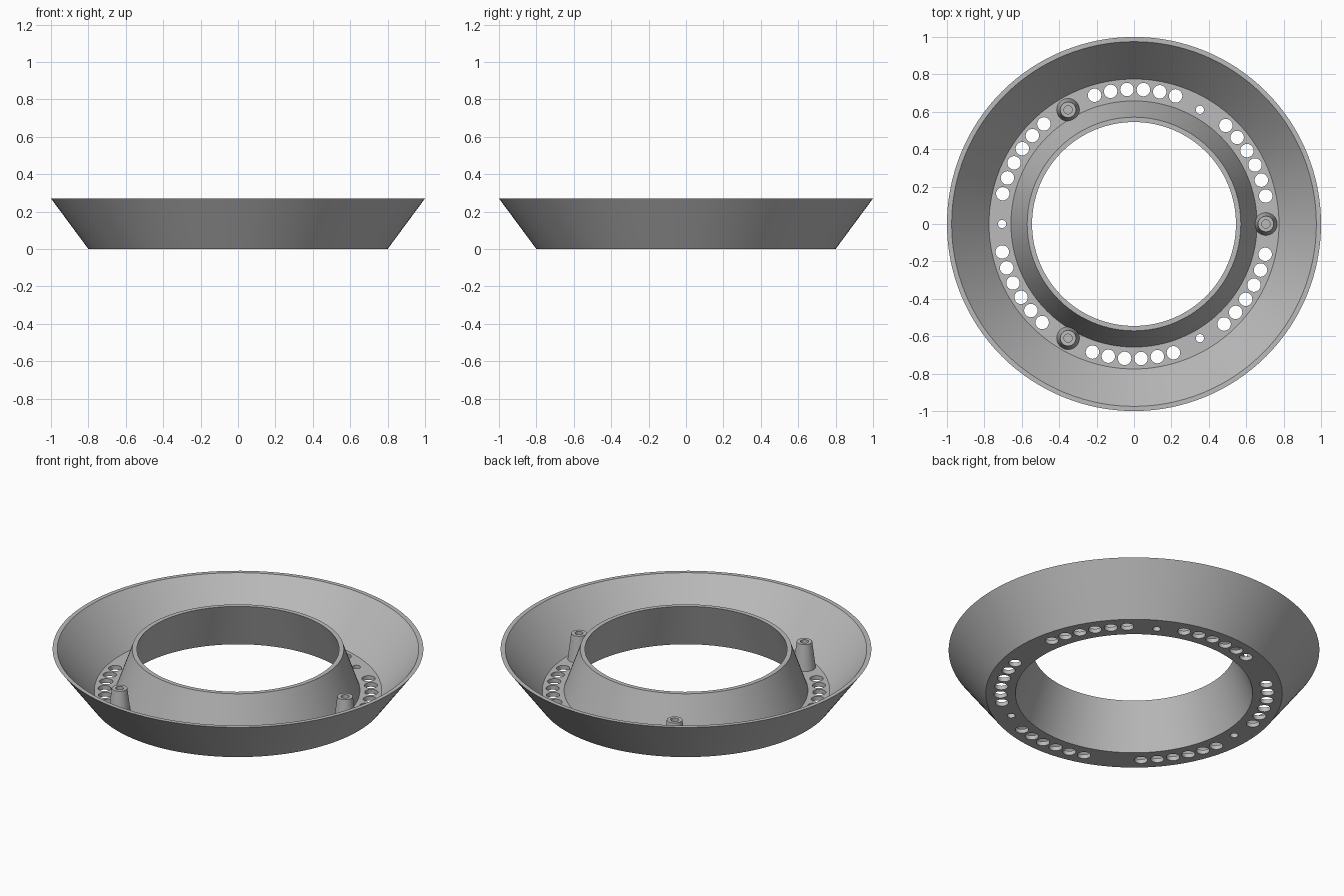
import bpy, bmesh, math

if "Cube" in bpy.data.objects:
    bpy.data.objects.remove(bpy.data.objects["Cube"])

grey = bpy.data.materials.new("plain grey")
grey.diffuse_color = (0.5, 0.5, 0.5, 1)
grey.use_nodes = True
grey.node_tree.nodes["Principled BSDF"].inputs["Base Color"].default_value = grey.diffuse_color

HEIGHT, FLOOR = 0.27, 0.025


def add_object(name, bm):
    bmesh.ops.recalc_face_normals(bm, faces=bm.faces)
    mesh = bpy.data.meshes.new(name)
    bm.to_mesh(mesh)
    bm.free()
    mesh.materials.append(grey)
    obj = bpy.data.objects.new(name, mesh)
    bpy.context.collection.objects.link(obj)
    return obj


def lathe(name, profile, segments, closed, centre=(0, 0)):
    """Turn an (r, z) profile about a vertical axis."""
    bm = bmesh.new()
    rings = []
    for r, z in profile:
        if r == 0:
            rings.append([bm.verts.new((*centre, z))] * segments)
            continue
        rings.append([bm.verts.new((centre[0] + r * math.cos(a), centre[1] + r * math.sin(a), z))
                      for a in (2 * math.pi * i / segments for i in range(segments))])
    pairs = list(zip(rings, rings[1:]))
    if closed:
        pairs.append((rings[-1], rings[0]))
    for a, b in pairs:
        for i in range(segments):
            j = (i + 1) % segments
            bm.faces.new(dict.fromkeys((a[i], a[j], b[j], b[i])))
    return add_object(name, bm)


def smooth(obj):
    bpy.ops.object.select_all(action='DESELECT')
    obj.select_set(True)
    bpy.context.view_layer.objects.active = obj
    bpy.ops.object.shade_smooth_by_angle(angle=math.radians(30))


def polar(r, degrees):
    a = math.radians(degrees)
    return r * math.cos(a), r * math.sin(a)


# Ring channel: flared outer wall, flat floor, inner wall leaning inwards
tray = lathe("ring_tray", [(0.80, 0), (1.0, HEIGHT), (0.975, HEIGHT), (0.775, FLOOR),
                           (0.658, FLOOR), (0.571, HEIGHT), (0.545, HEIGHT), (0.64, 0)], 128, True)

# Cutter for six groups of large holes and three small screw holes
holes = [(polar(0.72, 12 + 60 * g + 7 * k), 0.036) for g in range(6) for k in range(6)]
holes += [(polar(0.705, a), 0.022) for a in (60, 180, 300)]
bm = bmesh.new()
for (x, y), radius in holes:
    made = bmesh.ops.create_cone(bm, cap_ends=True, segments=24, radius1=radius,
                                 radius2=radius, depth=0.1)
    bmesh.ops.translate(bm, verts=made["verts"], vec=(x, y, 0.01))
cutter = add_object("hole_cutter", bm)

cut = tray.modifiers.new("holes", 'BOOLEAN')
cut.operation, cut.solver, cut.object = 'DIFFERENCE', 'EXACT', cutter
bpy.context.view_layer.objects.active = tray
bpy.ops.object.modifier_apply(modifier=cut.name)
bpy.data.objects.remove(cutter)
smooth(tray)

# Three tapered screw posts with blind holes
for n, angle in enumerate((0, 120, 240), 1):
    post = lathe(f"screw_post_{n}", [(0, 0.015), (0.062, 0.015), (0.042, 0.177), (0.022, 0.177),
                                     (0.022, 0.05), (0, 0.05)], 32, False, polar(0.705, angle))
    smooth(post)
